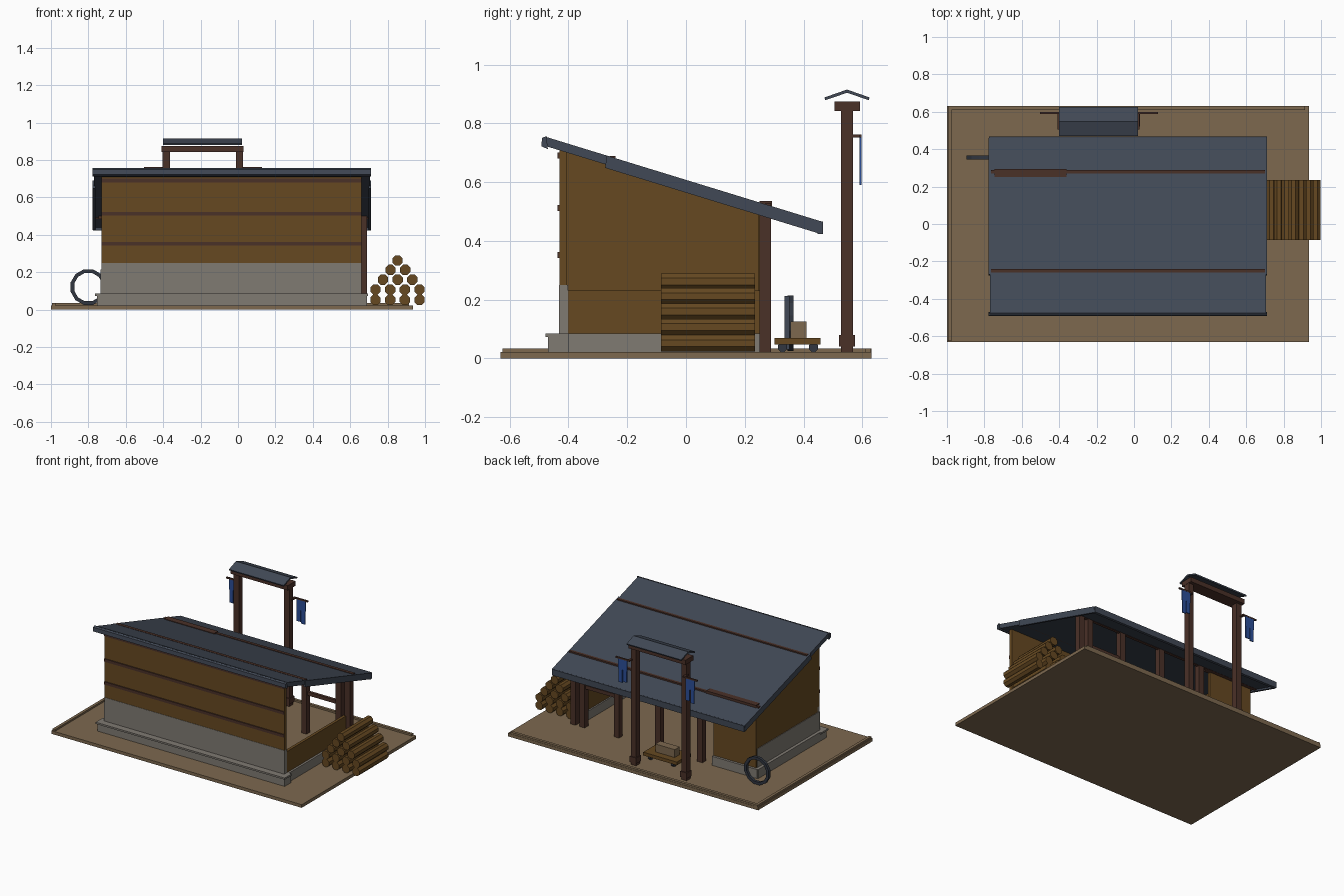
import bpy, bmesh, math
from mathutils import Matrix, Vector

if "Cube" in bpy.data.objects:
    bpy.data.objects.remove(bpy.data.objects["Cube"])


def lin(c):
    return tuple((v / 12.92 if v <= 0.04045 else ((v + 0.055) / 1.055) ** 2.4) for v in c) + (1.0,)


def mat(name, *rgb):
    m = bpy.data.materials.new(name)
    m.diffuse_color = lin(rgb)
    m.use_nodes = True
    m.node_tree.nodes["Principled BSDF"].inputs["Base Color"].default_value = m.diffuse_color
    return m


EARTH = mat("packed earth", 0.49, 0.41, 0.31)
WALL = mat("ochre wall", 0.40, 0.285, 0.13)
STONE = mat("grey stone", 0.50, 0.48, 0.45)
SLATE = mat("slate roof", 0.255, 0.285, 0.335)
TIMBER = mat("dark timber", 0.29, 0.19, 0.155)
LOG = mat("log wood", 0.40, 0.285, 0.13)
BLUE = mat("blue cloth", 0.17, 0.31, 0.60)
IRON = mat("dark iron", 0.19, 0.21, 0.25)


def finish(name, bm, m):
    bmesh.ops.recalc_face_normals(bm, faces=bm.faces[:])
    me = bpy.data.meshes.new(name)
    bm.to_mesh(me)
    bm.free()
    me.materials.append(m)
    ob = bpy.data.objects.new(name, me)
    bpy.context.collection.objects.link(ob)
    return ob


def box(name, x, y, z, m):
    """Box from (min, max) ranges."""
    return prism(name, [(y[0], z[0]), (y[1], z[0]), (y[1], z[1]), (y[0], z[1])], x[0], x[1], m)


def prism(name, yz, x0, x1, m):
    """Extrude a side profile along x."""
    bm = bmesh.new()
    f = bm.faces.new([bm.verts.new((x0, y, z)) for y, z in yz])
    g = bmesh.ops.extrude_face_region(bm, geom=[f])["geom"]
    bmesh.ops.translate(bm, verts=[v for v in g if isinstance(v, bmesh.types.BMVert)], vec=(x1 - x0, 0, 0))
    return finish(name, bm, m)


def cylinder(name, c, r, length, axis, sides, m):
    bm = bmesh.new()
    rot = Matrix.Rotation(math.pi / 2, 4, "X" if axis == "y" else "Y")
    spin = Matrix.Rotation(math.pi / sides, 4, "Z")
    bmesh.ops.create_cone(bm, cap_ends=True, segments=sides, radius1=r, radius2=r, depth=length,
                          matrix=Matrix.Translation(c) @ rot @ spin)
    return finish(name, bm, m)


def roof_z(y):
    """Height of the roof's upper surface."""
    return 0.755 - 0.307 * (y + 0.48)


# Ground slab with curbs
box("ground_slab", (-1, 0.935), (-0.632, 0.632), (0, 0.022), EARTH)
box("left_curb", (-0.995, -0.975), (-0.625, 0.632), (0.02, 0.034), EARTH)
box("back_curb", (-0.975, 0.915), (0.61, 0.63), (0.02, 0.034), EARTH)

# Stone footings
box("front_footing", (-0.755, 0.69), (-0.47, -0.40), (0.02, 0.075), STONE)
box("front_footing_cap", (-0.765, 0.695), (-0.478, -0.40), (0.073, 0.085), STONE)
box("left_footing", (-0.755, -0.70), (-0.41, 0.28), (0.02, 0.085), STONE)
box("right_footing", (0.63, 0.675), (-0.41, 0.25), (0.02, 0.085), STONE)
box("back_footing", (-0.75, -0.40), (0.235, 0.285), (0.02, 0.085), STONE)

# Front wall: stone below, ochre above, timber rails
box("front_wall_base", (-0.73, 0.66), (-0.432, -0.402), (0.08, 0.25), STONE)
prism("front_wall", [(-0.43, 0.25), (-0.405, 0.25), (-0.405, roof_z(-0.405) - 0.02),
                     (-0.43, roof_z(-0.43) - 0.02)], -0.73, 0.66, WALL)
for i, z in enumerate((0.352, 0.512, 0.69)):
    box(f"front_wall_rail_{i}", (-0.73, 0.66), (-0.437, -0.425), (z - 0.01, z + 0.01), TIMBER)

# Left wall, partial back wall, low right wall
prism("left_wall", [(-0.41, 0.08), (0.26, 0.08), (0.26, roof_z(0.26) - 0.02),
                    (-0.41, roof_z(-0.41) - 0.02)], -0.73, -0.708, WALL)
box("left_wall_base", (-0.734, -0.715), (-0.43, 0.26), (0.08, 0.215), STONE)
box("back_wall", (-0.73, -0.40), (0.245, 0.268), (0.08, 0.50), WALL)
box("low_right_wall", (0.64, 0.66), (-0.405, 0.25), (0.08, 0.232), WALL)

# Back posts, rail and beams (tops poke through the roof)
for i, x in enumerate((-0.31, 0.015, 0.335, 0.60, 0.67)):
    box(f"back_post_{i}", (x - 0.02, x + 0.02), (0.25, 0.29), (0.02, 0.505), TIMBER)
box("back_rail", (0.335, 0.62), (0.26, 0.28), (0.29, 0.315), TIMBER)
box("back_beam", (-0.765, 0.70), (0.27, 0.29), (0.485, roof_z(0.27) + 0.004), TIMBER)
box("back_header", (-0.745, -0.36), (0.25, 0.293), (0.485, 0.535), TIMBER)
box("ridge_strip", (-0.765, 0.70), (-0.26, -0.24), (0.655, roof_z(-0.25) + 0.005), TIMBER)

# Sloping roof with eave and side trims
prism("roof_slab", [(-0.48, roof_z(-0.48)), (0.46, roof_z(0.46)), (0.455, roof_z(0.46) - 0.03),
                    (-0.485, roof_z(-0.48) - 0.03)], -0.77, 0.705, SLATE)
box("roof_back_eave", (-0.775, 0.71), (0.448, 0.467), (0.424, 0.466), SLATE)
prism("roof_front_eave", [(-0.475, 0.757), (-0.49, 0.75), (-0.492, 0.722), (-0.47, 0.712)], -0.777, 0.712, SLATE)
for side, x in (("left", -0.777), ("right", 0.698)):
    prism(f"roof_{side}_trim", [(-0.27, roof_z(-0.27)), (0.46, roof_z(0.46)), (0.455, roof_z(0.46) - 0.042),
                                (-0.275, roof_z(-0.27) - 0.042)], x, x + 0.014, SLATE)

# Gateway: posts, feet, lintel, little gable roof
for side, x in (("left", -0.383), ("right", 0.008)):
    box(f"gate_{side}_post", (x - 0.02, x + 0.02), (0.527, 0.569), (0.02, 0.85), TIMBER)
    box(f"gate_{side}_foot", (x - 0.025, x + 0.025), (0.521, 0.575), (0.04, 0.08), TIMBER)
box("gate_lintel", (-0.41, 0.03), (0.505, 0.592), (0.842, 0.875), TIMBER)
for side, s in (("front", -1), ("back", 1)):
    prism(f"gate_{side}_roof", [(0.548, 0.915), (0.548 + s * 0.077, 0.888), (0.548 + s * 0.074, 0.879),
                                (0.548, 0.904)], -0.40, 0.022, SLATE)

# Banner arms and split cloth banners
for side, s in (("left", -1), ("right", 1)):
    cx = -0.188

    def span(a, b):
        return tuple(sorted((cx + s * a, cx + s * b)))
    box(f"{side}_banner_arm", span(0.21, 0.315), (0.588, 0.598), (0.752, 0.762), TIMBER)
    box(f"{side}_banner_bracket", span(0.205, 0.22), (0.55, 0.598), (0.752, 0.762), TIMBER)
    box(f"{side}_banner_top", span(0.225, 0.295), (0.591, 0.597), (0.68, 0.755), BLUE)
    box(f"{side}_banner_inner_strip", span(0.228, 0.257), (0.591, 0.597), (0.60, 0.68), BLUE)
    box(f"{side}_banner_outer_strip", span(0.263, 0.292), (0.591, 0.597), (0.59, 0.68), BLUE)

# Stacked logs
rows = [(0.735, 4, 0.052), (0.735, 4, 0.107), (0.775, 3, 0.16), (0.815, 2, 0.212), (0.853, 1, 0.262)]
for r, (x0, n, z) in enumerate(rows):
    for i in range(n):
        cylinder(f"log_{r}_{i}", Vector((x0 + i * 0.0785, 0.075, z)), 0.03, 0.32, "y", 8, LOG)

# Iron hoop leaning at the left
bm = bmesh.new()
ring = []
for i in range(12):
    a = 2 * math.pi * (i + 0.5) / 12
    ring.append([bm.verts.new((-0.80 + r * math.cos(a), y, 0.12 + r * math.sin(a)))
                 for r, y in ((0.098, 0.345), (0.098, 0.365), (0.078, 0.365), (0.078, 0.345))])
for i in range(12):
    p, q = ring[i], ring[(i + 1) % 12]
    for k in range(4):
        bm.faces.new((p[k], p[(k + 1) % 4], q[(k + 1) % 4], q[k]))
finish("hoop", bm, IRON)

# Hand cart with a crate
box("cart_deck", (-0.25, 0.01), (0.302, 0.458), (0.047, 0.07), LOG)
for i, x in enumerate((-0.21, -0.03)):
    for j, y in enumerate((0.328, 0.434)):
        cylinder(f"cart_wheel_{i}_{j}", Vector((x, y, 0.038)), 0.017, 0.02, "x", 8, IRON)
box("cart_handle", (-0.25, -0.235), (0.336, 0.352), (0.03, 0.212), SLATE)
box("cart_crate", (-0.20, -0.05), (0.356, 0.41), (0.07, 0.125), EARTH)
